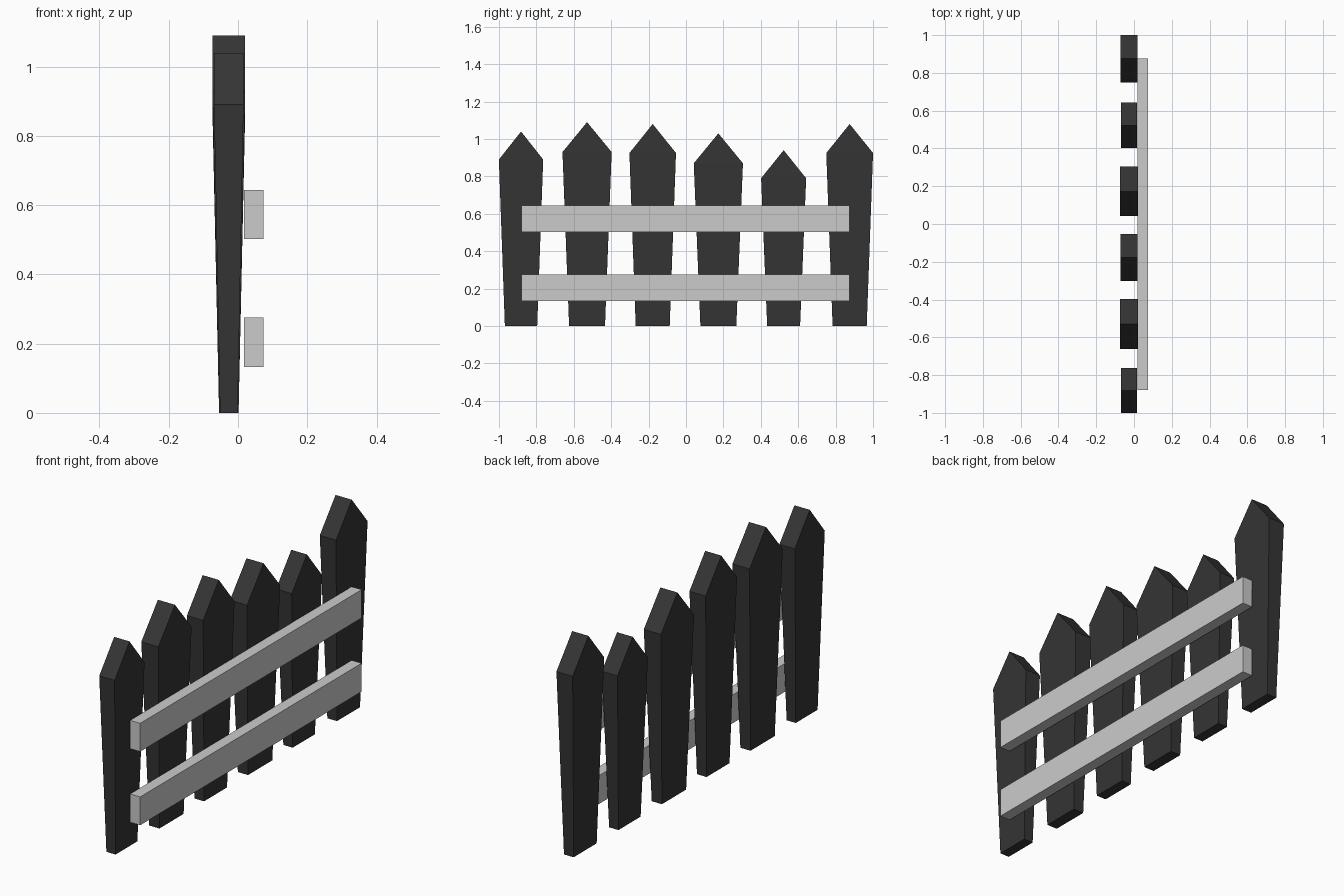
import bpy, bmesh

if "Cube" in bpy.data.objects:
    bpy.data.objects.remove(bpy.data.objects["Cube"])

dark = bpy.data.materials.new("dark_paint")
dark.diffuse_color = (0.035, 0.035, 0.035, 1)
dark.use_nodes = True
dark.node_tree.nodes["Principled BSDF"].inputs["Base Color"].default_value = dark.diffuse_color
CX = -0.0265  # middle plane of the pickets


def finish(name, bm, mat=None):
    bmesh.ops.recalc_face_normals(bm, faces=bm.faces)
    me = bpy.data.meshes.new(name)
    bm.to_mesh(me)
    bm.free()
    if mat:
        me.materials.append(mat)
    ob = bpy.data.objects.new(name, me)
    bpy.context.collection.objects.link(ob)
    return ob


def picket(name, y, width, shoulder, peak):
    # pointed board, narrower and thinner towards the foot
    foot, top = width * 0.365, width * 0.5
    foot_t, top_t = width * 0.107, width * 0.18
    profile = [(-foot, 0, foot_t), (foot, 0, foot_t), (top, shoulder, top_t),
               (0, peak, top_t), (-top, shoulder, top_t)]
    bm = bmesh.new()
    back = [bm.verts.new((CX - t, y + dy, z)) for dy, z, t in profile]
    front = [bm.verts.new((CX + t, y + dy, z)) for dy, z, t in profile]
    n = len(profile)
    # each broad side is a tapered panel plus a pointed cap
    for side in (back, front):
        bm.faces.new([side[i] for i in (0, 1, 2, 4)])
        bm.faces.new([side[i] for i in (4, 2, 3)])
    for i in range(n):
        j = (i + 1) % n
        bm.faces.new((back[i], back[j], front[j], front[i]))
    finish(name, bm, dark)


def rail(name, z):
    bm = bmesh.new()
    bmesh.ops.create_cube(bm, size=1)
    bmesh.ops.scale(bm, vec=(0.056, 1.755, 0.142), verts=bm.verts)
    ob = finish(name, bm)
    ob.location = (0.0455, -0.0025, z)


# centre y, width, shoulder height, peak height
pickets = [(-0.882, 0.237, 0.89, 1.04), (-0.529, 0.263, 0.93, 1.09),
           (-0.178, 0.249, 0.925, 1.08), (0.173, 0.263, 0.87, 1.03),
           (0.522, 0.241, 0.79, 0.94), (0.875, 0.25, 0.925, 1.08)]
for i, p in enumerate(pickets):
    picket(f"picket_{i + 1}", *p)

rail("lower_rail", 0.204)
rail("upper_rail", 0.573)
